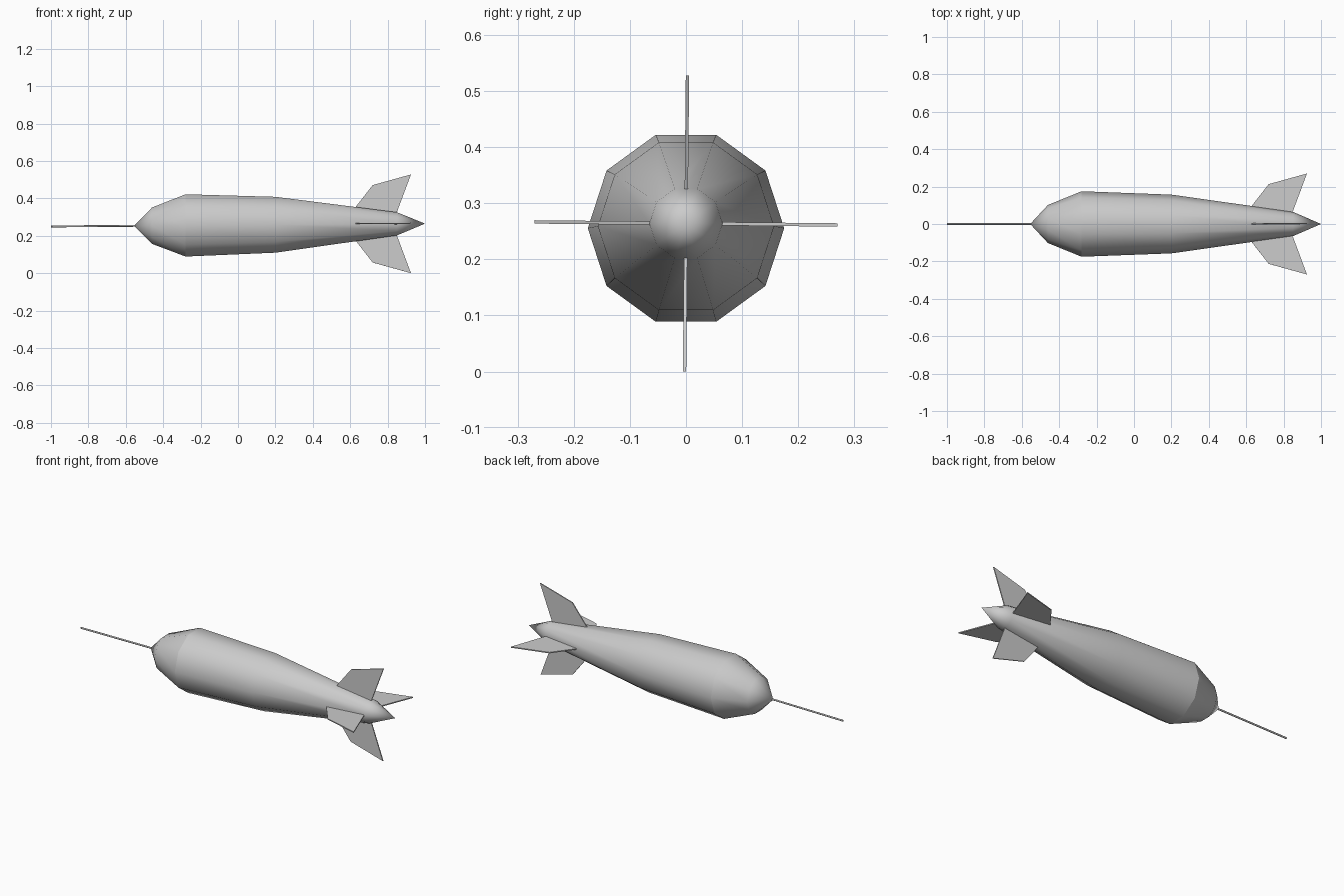
import bpy, bmesh, math

if "Cube" in bpy.data.objects:
    bpy.data.objects.remove(bpy.data.objects["Cube"])

SIDES = 10


def axis_z(x):
    # The long axis rises very slightly from nose to tail
    return 0.2575 + 0.0075 * x


def finish(name, bm):
    bmesh.ops.recalc_face_normals(bm, faces=bm.faces)
    mesh = bpy.data.meshes.new(name)
    bm.to_mesh(mesh)
    bm.free()
    obj = bpy.data.objects.new(name, mesh)
    bpy.context.collection.objects.link(obj)
    return obj


def lathe(name, profile, sides, sharp_rings=()):
    # Skin rings of (x, radius) along the long axis
    bm = bmesh.new()
    rings = []
    for x, r in profile:
        n = 1 if r == 0 else sides
        rings.append([bm.verts.new((x, r * math.cos(2 * math.pi * i / sides),
                                    axis_z(x) + r * math.sin(2 * math.pi * i / sides)))
                      for i in range(n)])
    for a, b in zip(rings, rings[1:]):
        for i in range(sides):
            j = (i + 1) % sides
            quad = [a[i % len(a)], a[j % len(a)], b[j % len(b)], b[i % len(b)]]
            bm.faces.new(list(dict.fromkeys(quad)))
    for f in bm.faces:
        f.smooth = True
    for k in sharp_rings:
        ring = set(rings[k])
        for e in bm.edges:
            if set(e.verts) <= ring:
                e.smooth = False
    return finish(name, bm)


def fin(name, outline, angle, half=0.003):
    # Thin flat plate of (x, distance from axis), turned around the long axis
    bm = bmesh.new()
    c, s = math.cos(angle), math.sin(angle)
    sides = [[bm.verts.new((x, r * c - t * s, 0.264 + r * s + t * c)) for x, r in outline]
             for t in (-half, half)]
    bm.faces.new(sides[0])
    bm.faces.new(sides[1][::-1])
    n = len(outline)
    for i in range(n):
        j = (i + 1) % n
        bm.faces.new((sides[0][i], sides[0][j], sides[1][j], sides[1][i]))
    return finish(name, bm)


# Ten-sided hull: pointed nose, widest shoulder, long taper, tail cone
lathe("hull", [(-0.555, 0), (-0.46, 0.102), (-0.28, 0.175), (0.20, 0.157),
               (0.85, 0.065), (0.99 + 0.01, 0)], SIDES, sharp_rings=(2,))

# Thin probe on the nose
lathe("nose_probe", [(-1.0, 0), (-1.0, 0.005), (-0.53, 0.005), (-0.53, 0)], 8,
      sharp_rings=(1, 2))

# Four swept tail fins
outline = [(0.625, 0.085), (0.72, 0.207), (0.925, 0.264), (0.848, 0.058)]
wide = [(x, r + 0.006) for x, r in outline]
for name, pts, turn in (("side_fin_right", wide, 0), ("top_fin", outline, 1),
                        ("side_fin_left", wide, 2), ("bottom_fin", outline, 3)):
    fin(name, pts, turn * math.pi / 2 - 0.01)
